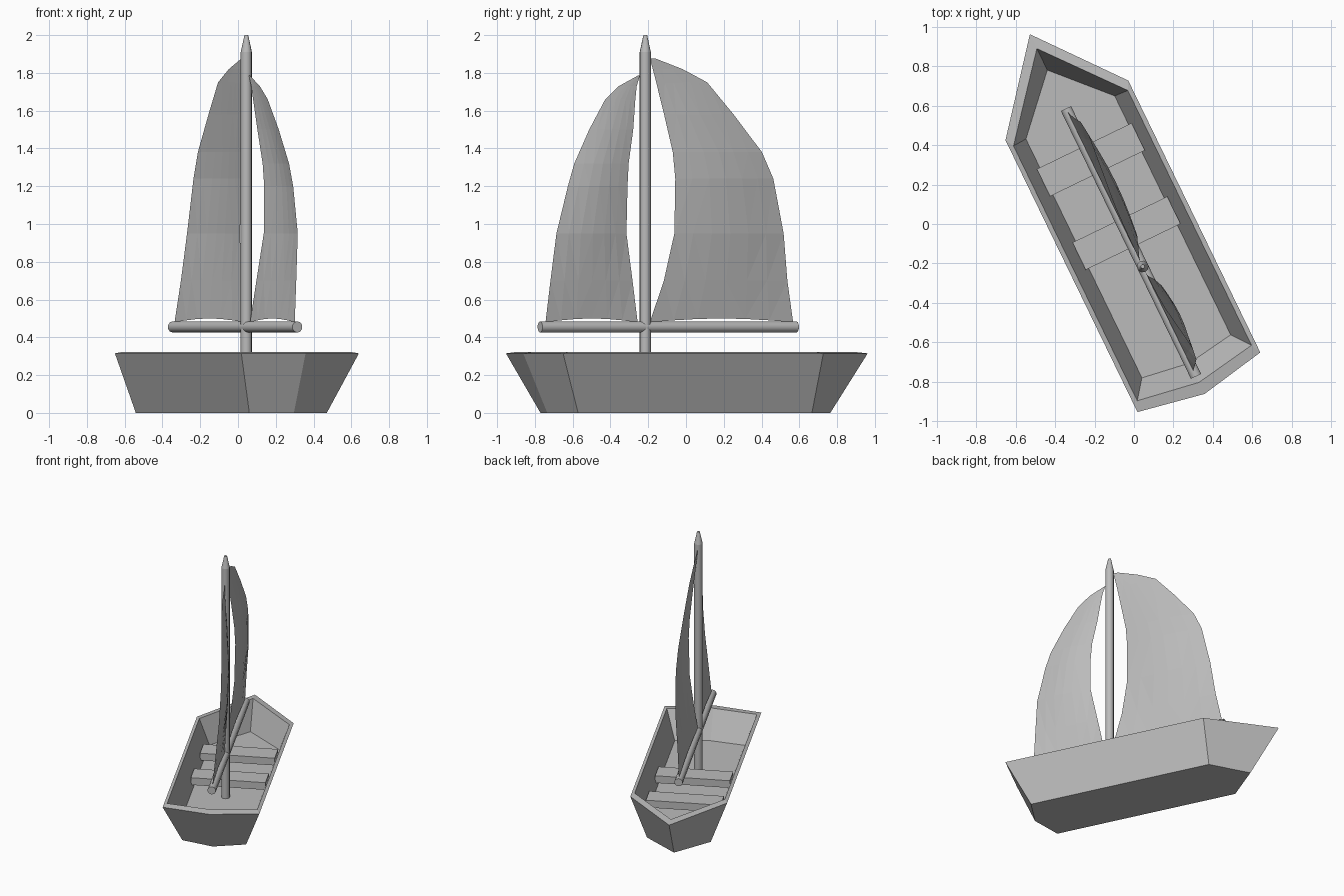
import bpy, bmesh, math
from mathutils import Matrix, Vector

if "Cube" in bpy.data.objects:
    bpy.data.objects.remove(bpy.data.objects["Cube"], do_unlink=True)

HEADING = math.radians(25.9)      # boat is turned on the spot
ORIGIN = (-0.049, -0.024, 0)

grey = bpy.data.materials.new("plain_grey")
grey.use_nodes = True
grey.diffuse_color = (0.5, 0.5, 0.5, 1)
grey.node_tree.nodes["Principled BSDF"].inputs["Base Color"].default_value = (0.5, 0.5, 0.5, 1)


def finish(name, bm, fix_normals=True):
    """Turn a bmesh in boat space (x across, y towards the bow) into an object."""
    if fix_normals:
        bmesh.ops.recalc_face_normals(bm, faces=bm.faces[:])
    mesh = bpy.data.meshes.new(name)
    bm.to_mesh(mesh)
    bm.free()
    mesh.materials.append(grey)
    obj = bpy.data.objects.new(name, mesh)
    obj.location = ORIGIN
    obj.rotation_euler.z = HEADING
    bpy.context.collection.objects.link(obj)
    return obj


def spar(bm, start, end, r1, r2, sides=10):
    start, end = Vector(start), Vector(end)
    axis = end - start
    turn = axis.to_track_quat('Z', 'Y').to_matrix().to_4x4()
    bmesh.ops.create_cone(bm, cap_ends=True, segments=sides, radius1=r1, radius2=r2,
                          depth=axis.length,
                          matrix=Matrix.Translation((start + end) / 2) @ turn)


def smooth(obj):
    bpy.ops.object.select_all(action='DESELECT')
    obj.select_set(True)
    bpy.context.view_layer.objects.active = obj
    bpy.ops.object.shade_smooth_by_angle(angle=math.radians(40))


# Hull: rings of bow, shoulder, stern corner, stern middle, half width and height
def hull_ring(bm, bow, shoulder, corner, stern, half, z):
    outline = [(0, bow), (half, shoulder), (half, corner),
               (0, stern), (-half, corner), (-half, shoulder)]
    return [bm.verts.new((x, y, z)) for x, y in outline]


bm = bmesh.new()
rings = [hull_ring(bm, *r) for r in (
    (0.876, 0.657, -0.719, -0.79, 0.228, 0.0),
    (1.096, 0.667, -0.865, -0.931, 0.346, 0.315),
    (1.015, 0.623, -0.813, -0.866, 0.322, 0.323),
    (0.894, 0.627, -0.719, -0.757, 0.25, 0.12))]
for low, high in zip(rings, rings[1:]):
    for i in range(6):
        j = (i + 1) % 6
        bm.faces.new((low[i], low[j], high[j], high[i]))
bm.faces.new(rings[0][::-1])
bm.faces.new(rings[-1])
finish("hull", bm)

# Benches
for name, y in (("front_bench", 0.389), ("rear_bench", -0.025)):
    bm = bmesh.new()
    bmesh.ops.create_cube(bm, size=1, matrix=Matrix.Translation((0, y, 0.172))
                          @ Matrix.Diagonal((0.534, 0.154, 0.056, 1)))
    finish(name, bm)

# Mast with tapered tip, and boom
MAST_Y = -0.213
bm = bmesh.new()
spar(bm, (0, MAST_Y, 0.11), (0, MAST_Y, 1.91), 0.03, 0.03)
spar(bm, (0, MAST_Y, 1.91), (0, MAST_Y, 2.0), 0.03, 0.01)
smooth(finish("mast", bm))
bm = bmesh.new()
spar(bm, (0, -0.832, 0.455), (0, 0.677, 0.455), 0.03, 0.03)
smooth(finish("boom", bm))


# Sails: rows of height, edge by the mast, outer edge; the cloth bellies to one side
def sail(name, rows, columns=6):
    bm = bmesh.new()
    foot, head = rows[0][0], rows[-1][0]
    grid = []
    for z, inner, outer in rows:
        rise = math.sin(math.pi * (z - foot) / (head - foot)) ** 1.3
        line = []
        for c in range(columns + 1):
            t = c / columns
            arch = math.sin(math.pi * t)
            belly = rise * (0.045 + 0.02 * arch)
            lift = 0.02 * arch if z == foot else 0
            line.append(bm.verts.new((belly, inner + (outer - inner) * t, z + lift)))
        grid.append(line)
    for a, b in zip(grid, grid[1:]):
        for c in range(columns):
            bm.faces.new((a[c], a[c + 1], b[c + 1], b[c]))
    bmesh.ops.triangulate(bm, faces=bm.faces[:])
    return finish(name, bm)


sail("main_sail", [
    (0.48, -0.186, 0.657), (0.70, -0.112, 0.615), (0.95, -0.06, 0.583),
    (1.24, -0.058, 0.519), (1.38, -0.07, 0.455), (1.58, -0.114, 0.295),
    (1.75, -0.153, 0.147), (1.82, -0.17, 0.005), (1.875, -0.186, -0.15)])
sail("fore_sail", [
    (0.48, -0.258, -0.80), (0.70, -0.297, -0.78), (0.95, -0.343, -0.755),
    (1.20, -0.339, -0.69), (1.32, -0.33, -0.65), (1.50, -0.296, -0.555),
    (1.66, -0.276, -0.453), (1.73, -0.265, -0.37), (1.785, -0.245, -0.258)])
